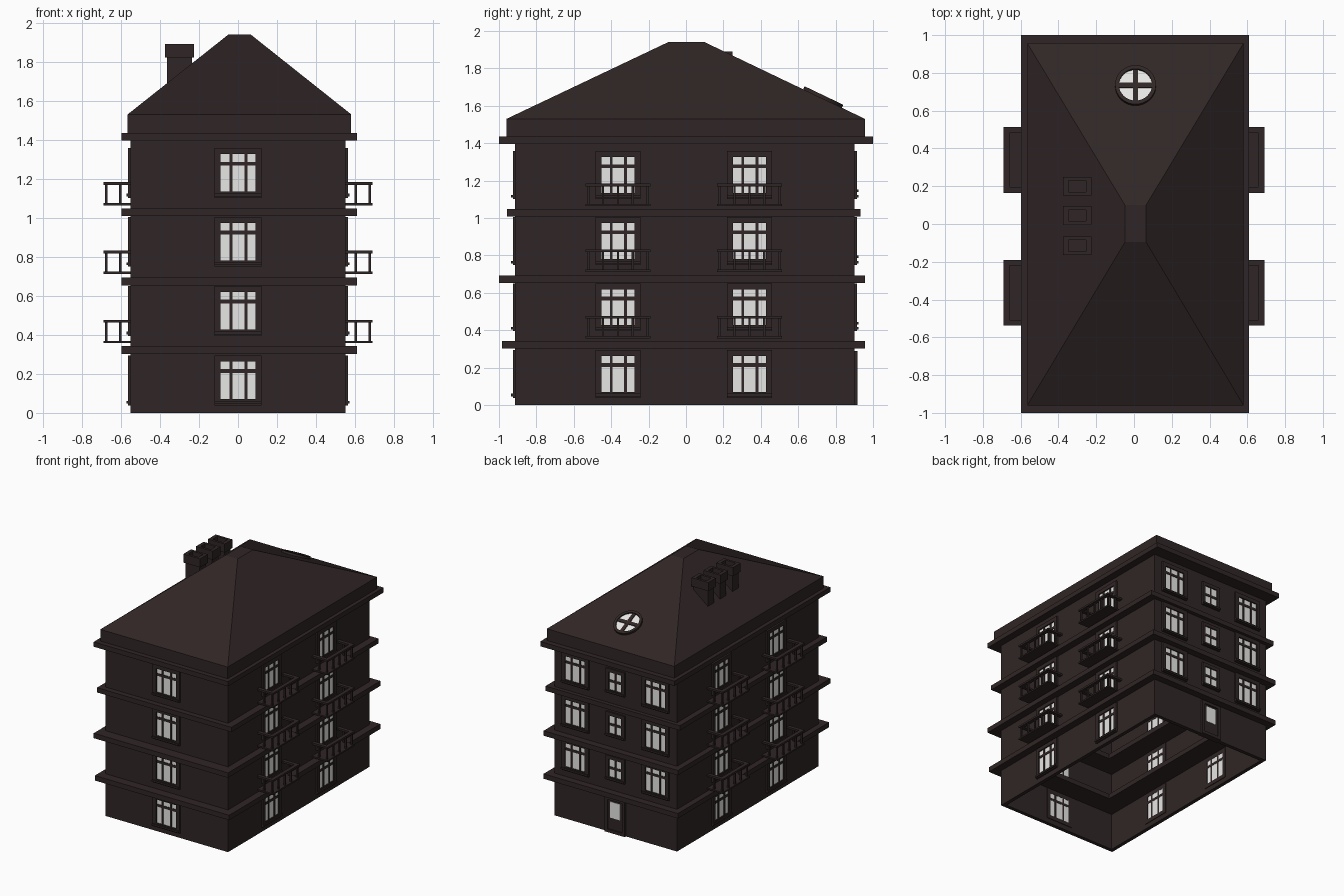
import bpy, bmesh, math
from mathutils import Matrix, Vector

if "Cube" in bpy.data.objects:
    bpy.data.objects.remove(bpy.data.objects["Cube"])


def material(name, rgb):
    m = bpy.data.materials.new(name)
    m.diffuse_color = (*rgb, 1)
    m.use_nodes = True
    m.node_tree.nodes["Principled BSDF"].inputs["Base Color"].default_value = m.diffuse_color
    return m


BROWN = material("dark brown", (0.030, 0.019, 0.019))
GLASS = material("pale glass", (0.80, 0.80, 0.79))
I = Matrix.Identity(4)


def finish(bm, name, mat):
    bmesh.ops.recalc_face_normals(bm, faces=bm.faces)
    me = bpy.data.meshes.new(name)
    bm.to_mesh(me)
    bm.free()
    me.materials.append(mat)
    ob = bpy.data.objects.new(name, me)
    bpy.context.collection.objects.link(ob)
    return ob


def box(bm, x0, x1, y0, y1, z0, z1, M=I):
    T = M @ Matrix.Translation(((x0 + x1) / 2, (y0 + y1) / 2, (z0 + z1) / 2))
    bmesh.ops.create_cube(bm, size=1, matrix=T @ Matrix.Diagonal((x1 - x0, y1 - y0, z1 - z0, 1)))


def loft(bm, rects, closed=False, cap=False):
    """Skin through rectangles given as (x0, x1, y0, y1, z)."""
    loops = [[bm.verts.new(p) for p in ((a, c, z), (b, c, z), (b, d, z), (a, d, z))]
             for a, b, c, d, z in rects]
    pairs = list(zip(loops, loops[1:])) + ([(loops[-1], loops[0])] if closed else [])
    for p, q in pairs:
        for i in range(4):
            j = (i + 1) % 4
            bm.faces.new((p[i], p[j], q[j], q[i]))
    if cap:
        bm.faces.new(loops[-1])


def ring(name, outer, inner, z0, z1):
    bm = bmesh.new()
    loft(bm, [(*outer, z0), (*outer, z1), (*inner, z1), (*inner, z0)], closed=True)
    return finish(bm, name, BROWN)


# Hollow walls, open underneath
T = 0.03
X, Y0, Y1 = 0.55, -0.913, 0.90
ring("walls", (-X, X, Y0, Y1), (-X + T, X - T, Y0 + T, Y1 - T), 0, 1.41)

# Floor bands and cornice, each a ring reaching inside the walls
hole = (-0.35, 0.35, -0.71, 0.70)
for name, y0, y1, z0, z1 in (("lower_band", -0.985, 0.957, 0.303, 0.343),
                             ("middle_band", -1.0, 0.957, 0.653, 0.693),
                             ("upper_band", -0.957, 0.932, 1.008, 1.047),
                             ("cornice", -1.0, 1.0, 1.396, 1.435)):
    ring(name, (-0.597, 0.61, y0, y1), hole, z0, z1)

# Hipped roof with a flat top
bm = bmesh.new()
base = (-0.565, 0.58, -0.96, 0.957)
loft(bm, [(*base, 1.43), (*base, 1.53), (-0.048, 0.064, -0.096, 0.10, 1.94)], cap=True)
finish(bm, "roof", BROWN)

# Chimneys with hollow caps
for i, y in enumerate((-0.116, 0.045, 0.20)):
    bm = bmesh.new()

    def rect(hx, hy, z):
        return (-0.30 - hx, -0.30 + hx, y - hy, y + hy, z)
    loft(bm, [rect(0.064, 0.039, 1.62), rect(0.064, 0.039, 1.82), rect(0.075, 0.049, 1.82),
              rect(0.075, 0.049, 1.89), rect(0.047, 0.030, 1.89), rect(0.047, 0.030, 1.85)], cap=True)
    finish(bm, f"chimney_{i + 1}", BROWN)


def wall_frame(x, y, deg):
    """Local x runs along the wall, local -y points outward."""
    return Matrix.Translation((x, y, 0)) @ Matrix.Rotation(math.radians(deg), 4, 'Z')


def border(bm, M, u, w, z0, z1, t, out=0.013):
    box(bm, u - w, u - w + t, -out, T + 0.005, z0, z1, M)
    box(bm, u + w - t, u + w, -out, T + 0.005, z0, z1, M)
    box(bm, u - w + t, u + w - t, -out, T + 0.005, z1 - t, z1, M)
    box(bm, u - w + t, u + w - t, -out, T + 0.005, z0, z0 + t, M)


def window(fr, gl, M, u, zc, small=False):
    w, h, t = (0.085, 0.10, 0.028) if small else (0.121, 0.128, 0.032)
    border(fr, M, u, w, zc - h, zc + h, t)
    gw, gh = w - t, h - t
    box(gl, u - gw, u + gw, -0.003, T + 0.003, zc - gh, zc + gh, M)
    # glazing bars
    for s in ((0,) if small else (-0.036, 0.040)):
        box(fr, u + s - 0.0075, u + s + 0.0075, -0.008, T + 0.006, zc - gh, zc + gh, M)
    zb = zc if small else zc + 0.047
    box(fr, u - gw, u + gw, -0.007, T + 0.005, zb - 0.01, zb + 0.01, M)
    # sill
    box(fr, u - w, u + w, -0.022, 0, zc - h + 0.008, zc - h + 0.022, M)


# Windows on all four sides
floors = [0.167, 0.523, 0.877, 1.23]
front, back = wall_frame(0, Y0, 0), wall_frame(0, Y1, 180)
right, left = wall_frame(X, 0, 90), wall_frame(-X, 0, -90)
ROWS = (-0.364, 0.339)
fr, gl = bmesh.new(), bmesh.new()
for k, z in enumerate(floors):
    window(fr, gl, front, 0, z)
    for y in ROWS:
        window(fr, gl, right, y, z)
        window(fr, gl, left, -y, z)
    if k:
        for u in (-0.36, 0.36):
            window(fr, gl, back, u, z)
        window(fr, gl, back, 0, z, small=True)

# Back door with a glazed upper panel
border(fr, back, 0, 0.09, 0.0, 0.29, 0.025, 0.016)
box(fr, -0.065, 0.065, -0.006, T + 0.003, 0.02, 0.27, back)
box(gl, -0.045, 0.045, -0.009, T + 0.006, 0.12, 0.25, back)
finish(fr, "window_frames", BROWN)
finish(gl, "window_panes", GLASS)

# Balconies on both long sides
for side, M0 in (("right", right), ("left", left)):
    for y in ROWS:
        for k, z in enumerate((0.357, 0.712, 1.064)):
            M = M0 @ Matrix.Translation((y if side == "right" else -y, 0, z))
            bm = bmesh.new()
            W, D = 0.174, 0.14
            box(bm, -W, W, -D, 0, 0, 0.012, M)                      # floor
            box(bm, -W, W, -D, -D + 0.03, 0.105, 0.12, M)           # front rail
            for s in (-1, 1):                                       # side rails
                a, b = sorted((s * W, s * (W - 0.03)))
                box(bm, a, b, -D + 0.03, 0, 0.105, 0.12, M)
                c = s * (W - 0.015)
                box(bm, c - 0.006, c + 0.006, -0.06, -0.046, 0.01, 0.106, M)
            for i in range(5):                                      # balusters
                c = (i - 2) * (W - 0.015) / 2
                box(bm, c - 0.006, c + 0.006, -0.131, -0.118, 0.01, 0.106, M)
            finish(bm, f"{side}_balcony", BROWN)

# Round skylight lying on the back roof slope
tilt = math.atan2(0.41, 0.857)
S = Matrix.Translation((0.008, 0.73, 1.94 - 0.63 * 0.41 / 0.857)) @ Matrix.Rotation(-tilt, 4, 'X')
bm = bmesh.new()
N = 32
prof = ((0.108, -0.01), (0.108, 0.018), (0.088, 0.018), (0.088, -0.01))
rings = [[bm.verts.new(S @ Vector((r * math.cos(2 * math.pi * i / N), r * 1.06 * math.sin(2 * math.pi * i / N), h)))
          for i in range(N)] for r, h in prof]
for a, b in zip(rings, rings[1:] + rings[:1]):
    for i in range(N):
        j = (i + 1) % N
        bm.faces.new((a[i], a[j], b[j], b[i]))
box(bm, -0.089, 0.089, -0.014, 0.014, 0, 0.015, S)
box(bm, -0.014, 0.014, -0.092, 0.092, 0, 0.014, S)
finish(bm, "skylight_frame", BROWN)
bm = bmesh.new()
bmesh.ops.create_circle(bm, cap_ends=True, segments=N, radius=0.091,
                        matrix=S @ Matrix.Translation((0, 0, 0.008)))
for f in bm.faces:
    if f.normal.z < 0:
        f.normal_flip()
me = finish(bm, "skylight_pane", GLASS).data
if me.polygons[0].normal.z < 0:
    me.flip_normals()
